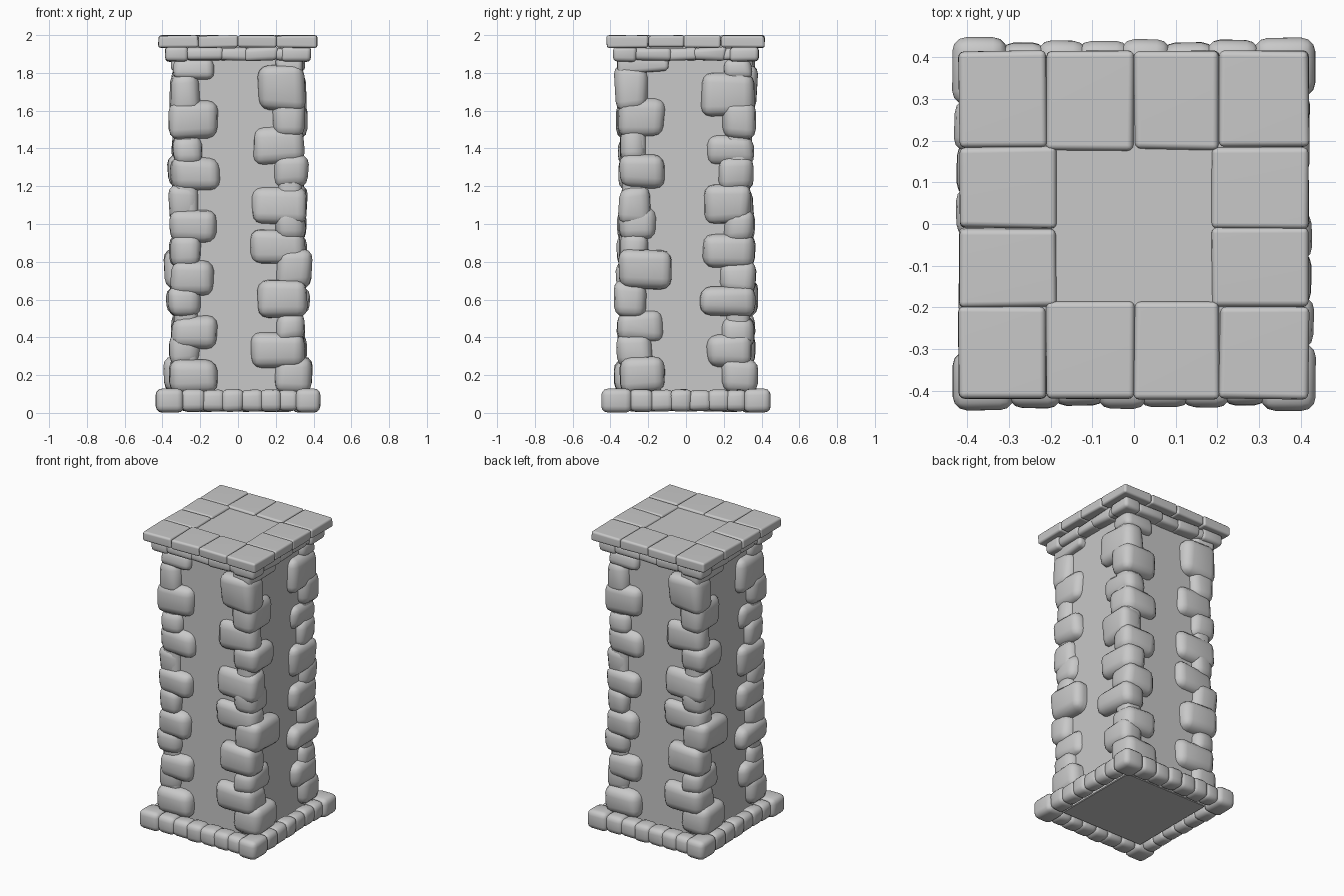
import bpy, bmesh, math, random
from mathutils import Matrix, Vector

cube = bpy.data.objects.get("Cube")
if cube:
    bpy.data.objects.remove(cube, do_unlink=True)

stone_grey = bpy.data.materials.new("stone_grey")
stone_grey.use_nodes = True
GREY = (0.58, 0.58, 0.58, 1)
stone_grey.diffuse_color = GREY
stone_grey.node_tree.nodes["Principled BSDF"].inputs["Base Color"].default_value = GREY

SIDES = ("front", "right", "back", "left")


def add_stone(bm, x, y, z, bevel, wobble, turn=0, segments=3):
    """Rounded, slightly uneven block spanning the ranges x, y and z."""
    verts = bmesh.ops.create_cube(bm, size=1)["verts"]
    spin = Matrix.Rotation(turn * math.pi / 2, 3, "Z")
    for v in verts:
        corner = [r[1] if c > 0 else r[0] for r, c in zip((x, y, z), v.co)]
        jitter = [random.uniform(-wobble, wobble) for _ in range(3)]
        v.co = spin @ (Vector(corner) + Vector(jitter))
    bm.normal_update()
    edges = list({e for v in verts for e in v.link_edges})
    bmesh.ops.bevel(bm, geom=edges, offset=bevel, segments=segments,
                    profile=0.5, affect="EDGES", clamp_overlap=True)


def finish(bm, name, smooth=True, crisp=False):
    bmesh.ops.recalc_face_normals(bm, faces=bm.faces)
    for f in bm.faces:
        f.smooth = smooth
    mesh = bpy.data.meshes.new(name)
    bm.to_mesh(mesh)
    bm.free()
    mesh.materials.append(stone_grey)
    obj = bpy.data.objects.new(name, mesh)
    bpy.context.collection.objects.link(obj)
    if crisp:
        obj.modifiers.new("flat_tops", "WEIGHTED_NORMAL")


# Plain shaft, whose top fills the middle of the cap
bm = bmesh.new()
add_stone(bm, (-.31, .31), (-.31, .31), (.03, 1.985), 0.004, 0, segments=1)
finish(bm, "shaft", smooth=False)

# Corner stones, per face: centre height, height, inner reach, outward face
RIGHT_END = (
    ((1.72, .22, .10, .375), (1.42, .19, .08, .35), (1.1, .19, .07, .36),
     (.88, .16, .07, .35), (.6, .18, .1, .38), (.33, .18, .07, .37)),
    ((1.69, .20, .08, .36), (1.39, .14, .11, .35), (1.1, .19, .1, .36),
     (.86, .16, .09, .36), (.59, .14, .08, .37), (.33, .16, .11, .36)),
)
LEFT_END = (
    ((1.82, .1, .13, .35), (1.55, .18, .11, .36), (1.27, .16, .09, .36),
     (.98, .15, .11, .36), (.72, .17, .13, .37), (.43, .16, .11, .36), (.2, .16, .11, .385)),
    ((1.84, .06, .10, .35), (1.57, .18, .11, .35), (1.28, .17, .11, .37),
     (1, .16, .15, .35), (.76, .18, .08, .395), (.46, .15, .11, .35), (.2, .17, .11, .4)),
)
for turn, side in enumerate(SIDES):
    kind = turn % 2
    random.seed(kind + 5)
    bm = bmesh.new()
    for sign, rows in ((1, RIGHT_END[kind]), (-1, LEFT_END[kind])):
        for z, h, reach, out in rows:
            outer = random.uniform(.345, .365)
            xs = sorted((sign * reach, sign * outer))
            back = random.uniform(.17, .21)
            add_stone(bm, xs, (-out, -back), (z - h / 2 - .01, z + h / 2 + .01),
                      min(.055, h * .4), .014, turn)
    # Mortar post behind the stones at this corner
    add_stone(bm, (.21, .338), (-.338, -.21), (.1, 1.88), .04, 0, turn)
    finish(bm, side + "_corner_stones")


def course(label, halves, inner, z, cuts, bevel, wobble):
    """Ring of edging stones: a corner block then a row along every side."""
    for turn, side in enumerate(SIDES):
        random.seed(turn % 2 + 11)
        along, out = halves[turn % 2], halves[1 - turn % 2]
        bm = bmesh.new()
        add_stone(bm, (-along, cuts[0] + .004), (-out, -inner + .02), z, bevel, wobble / 2, turn)
        for a, b in zip(cuts, cuts[1:]):
            push = random.uniform(.004, .016)
            add_stone(bm, (a - .012, b + .012), (-out + push, -inner),
                      (z[0] + push / 2, z[1] - push / 2), bevel, wobble, turn)
        finish(bm, side + label)


# Footing and the narrow course under the cap
course("_footing", (.435, .448), .325, (.002, .128),
       (-.29, -.185, -.075, .02, .125, .22, .31), .034, .004)
course("_cap_support", (.385, .385), .25, (1.86, 1.938),
       (-.265, -.09, .05, .2, .29), .022, .007)

# Cap: ring of squarish slabs around the open middle
X_CUTS = (-.42, -.21, 0, .205, .42)
Y_CUTS = (-.42, -.2, -.01, .185, .416)
bm = bmesh.new()
random.seed(3)
for i in range(4):
    for j in range(4):
        if i in (1, 2) and j in (1, 2):
            continue
        x, y = X_CUTS[i:i + 2], Y_CUTS[j:j + 2]
        # Slabs along the sides stop at the edge of the middle
        if j in (1, 2):
            x = (x[0], -.187) if i == 0 else (.187, x[1])
        if i in (1, 2):
            y = (y[0], -.185) if j == 0 else (.178, y[1])
        add_stone(bm, x, y, (1.934, 1.998), .014, .003)
finish(bm, "cap_slabs", crisp=True)
